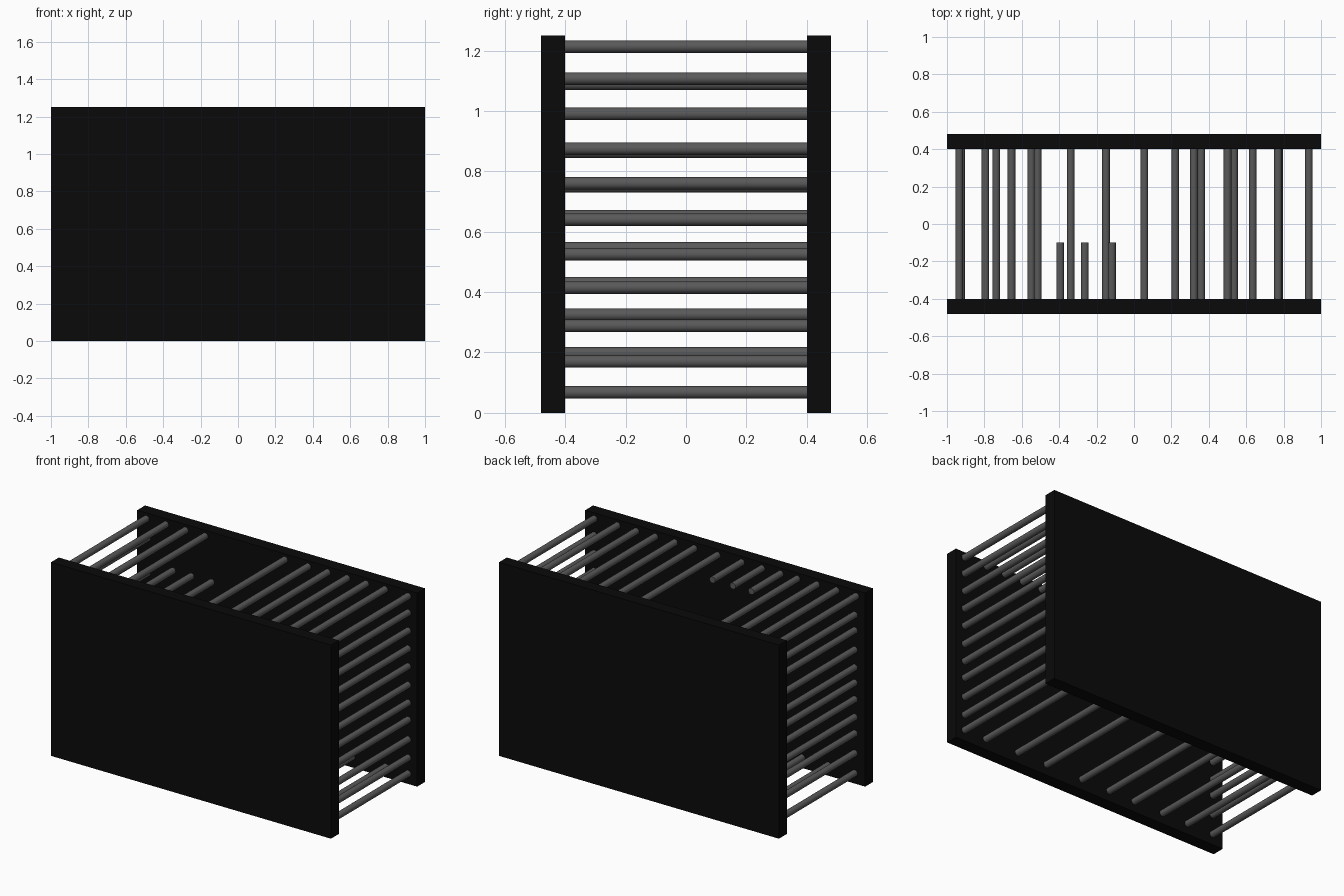
import bpy
from math import radians

if "Cube" in bpy.data.objects:
    bpy.data.objects.remove(bpy.data.objects["Cube"])


def material(name, value):
    m = bpy.data.materials.new(name)
    m.diffuse_color = (value, value, value, 1)
    m.use_nodes = True
    m.node_tree.nodes["Principled BSDF"].inputs["Base Color"].default_value = m.diffuse_color
    return m


black = material("black_panel", 0.003)
grey = material("grey_bar", 0.1)


def panel(name, y):
    bpy.ops.mesh.primitive_cube_add(size=1, location=(0, y, 0.625))
    ob = bpy.context.object
    ob.name = name
    ob.scale = (2, 0.08, 1.25)
    bpy.ops.object.transform_apply(location=False, rotation=False, scale=True)
    ob.data.materials.append(black)


def bar(name, x, z, y0=-0.402, y1=0.402):
    bpy.ops.mesh.primitive_cylinder_add(
        vertices=24, radius=0.0205, depth=y1 - y0,
        location=(x, (y0 + y1) / 2, z), rotation=(radians(90), 0, 0))
    ob = bpy.context.object
    ob.name = name
    ob.data.materials.append(grey)
    bpy.ops.object.shade_smooth_by_angle()


# Side walls
panel("front_panel", -0.44)
panel("back_panel", 0.44)

# Top bars, with three short ones at the opening
top_z, bottom_z = 1.213, 0.068
for x in (-0.935, -0.795, -0.655, -0.515, 0.055, 0.22, 0.36, 0.5, 0.635, 0.77, 0.935):
    bar("top_bar", x, top_z)
for x in (-0.395, -0.263, -0.118):
    bar("short_top_bar", x, top_z, y1=-0.1)

# Bottom bars
for x in (-0.925, -0.737, -0.55, -0.338, -0.15, 0.055, 0.32, 0.535, 0.775, 0.935):
    bar("bottom_bar", x, bottom_z)

# End bars
for z in (0.17, 0.288, 0.415, 0.525, 0.64, 0.76, 0.875, 0.99, 1.107):
    bar("right_end_bar", 0.935, z)
for z in (0.197, 0.325, 0.43, 0.545, 0.652, 0.75, 0.865, 0.99, 1.09):
    bar("left_end_bar", -0.925, z)
